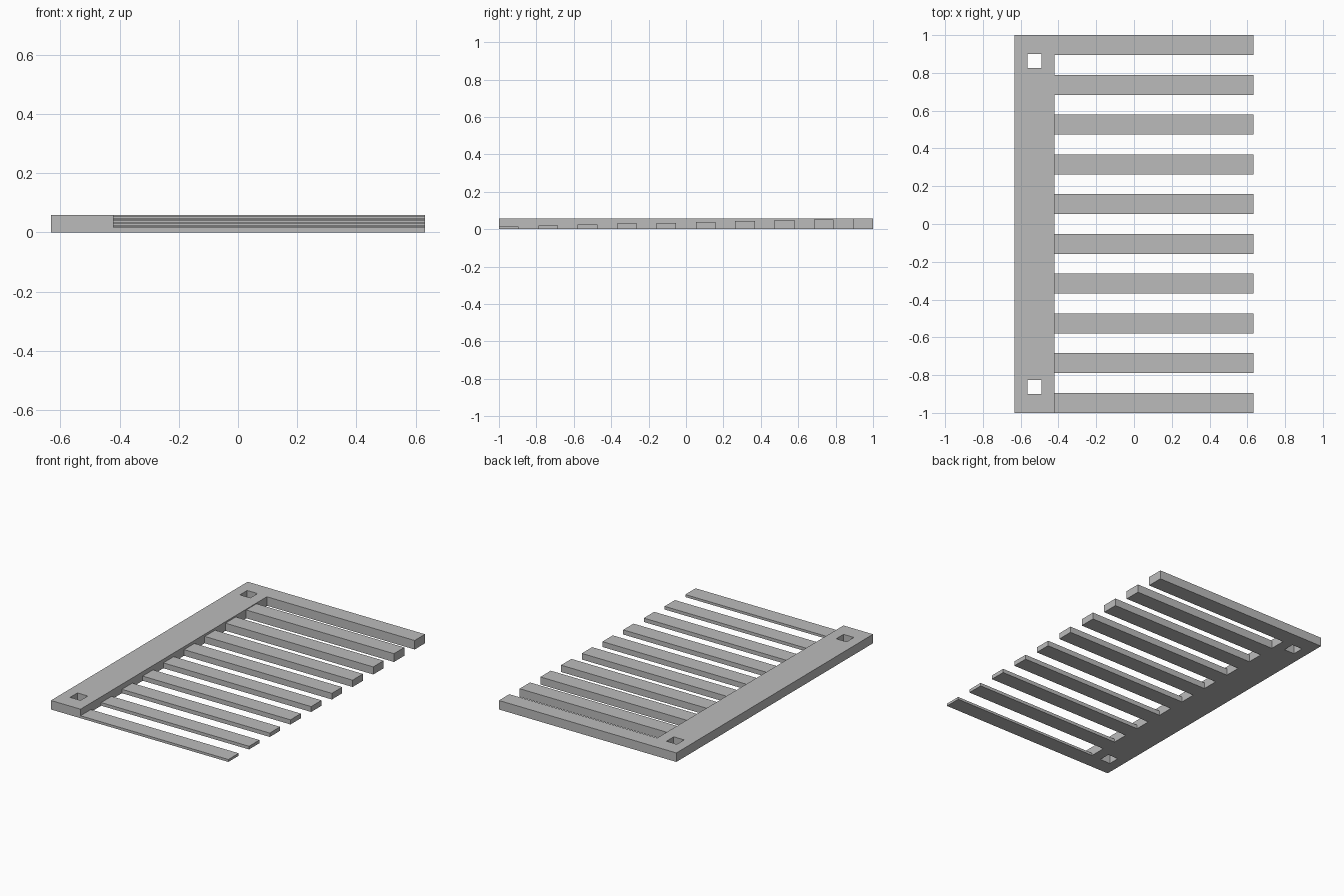
import bpy

default = bpy.data.objects.get("Cube")
if default:
    bpy.data.objects.remove(default, do_unlink=True)

COUNT = 10
UNIT = 2 / (2 * COUNT - 1)      # tooth width, equal to the gap
HEIGHT = 0.058                  # spine and tallest tooth
THIN = 0.0158                   # shortest tooth
LEFT, INNER, RIGHT = -6 * UNIT, -4 * UNIT, 6 * UNIT

grey = bpy.data.materials.new("plain grey")
grey.use_nodes = True
colour = (0.5, 0.5, 0.5, 1)
grey.diffuse_color = colour
grey.node_tree.nodes["Principled BSDF"].inputs["Base Color"].default_value = colour


def box(name, x, y, z):
    """Box spanning the given (low, high) ranges."""
    spans = (x, y, z)
    bpy.ops.mesh.primitive_cube_add(size=1, location=[(a + b) / 2 for a, b in spans])
    ob = bpy.context.object
    ob.name = name
    ob.scale = [b - a for a, b in spans]
    bpy.ops.object.transform_apply(location=False, rotation=False, scale=True)
    ob.data.materials.append(grey)
    return ob


# Spine along the right edge
spine = box("spine", (LEFT, INNER), (-1, 1), (0, HEIGHT))

# Square mounting holes near both ends
HOLE_X, HOLE_Y, HALF = -0.528, 0.863, 0.037
for side, label in ((-1, "front"), (1, "back")):
    y = side * HOLE_Y
    cutter = box(label + "_hole_cutter", (HOLE_X - HALF, HOLE_X + HALF),
                 (y - HALF, y + HALF), (-0.1, 0.2))
    cutter.hide_render = True
    cutter.hide_set(True)
    cut = spine.modifiers.new(label + " hole", 'BOOLEAN')
    cut.operation = 'DIFFERENCE'
    cut.solver = 'EXACT'
    cut.object = cutter

# Teeth growing steadily thicker from front to back
for i in range(COUNT):
    y = -1 + 2 * i * UNIT
    top = THIN + (HEIGHT - THIN) * i / (COUNT - 1)
    box(f"tooth_{i + 1}", (INNER, RIGHT), (y, y + UNIT), (0, top))
